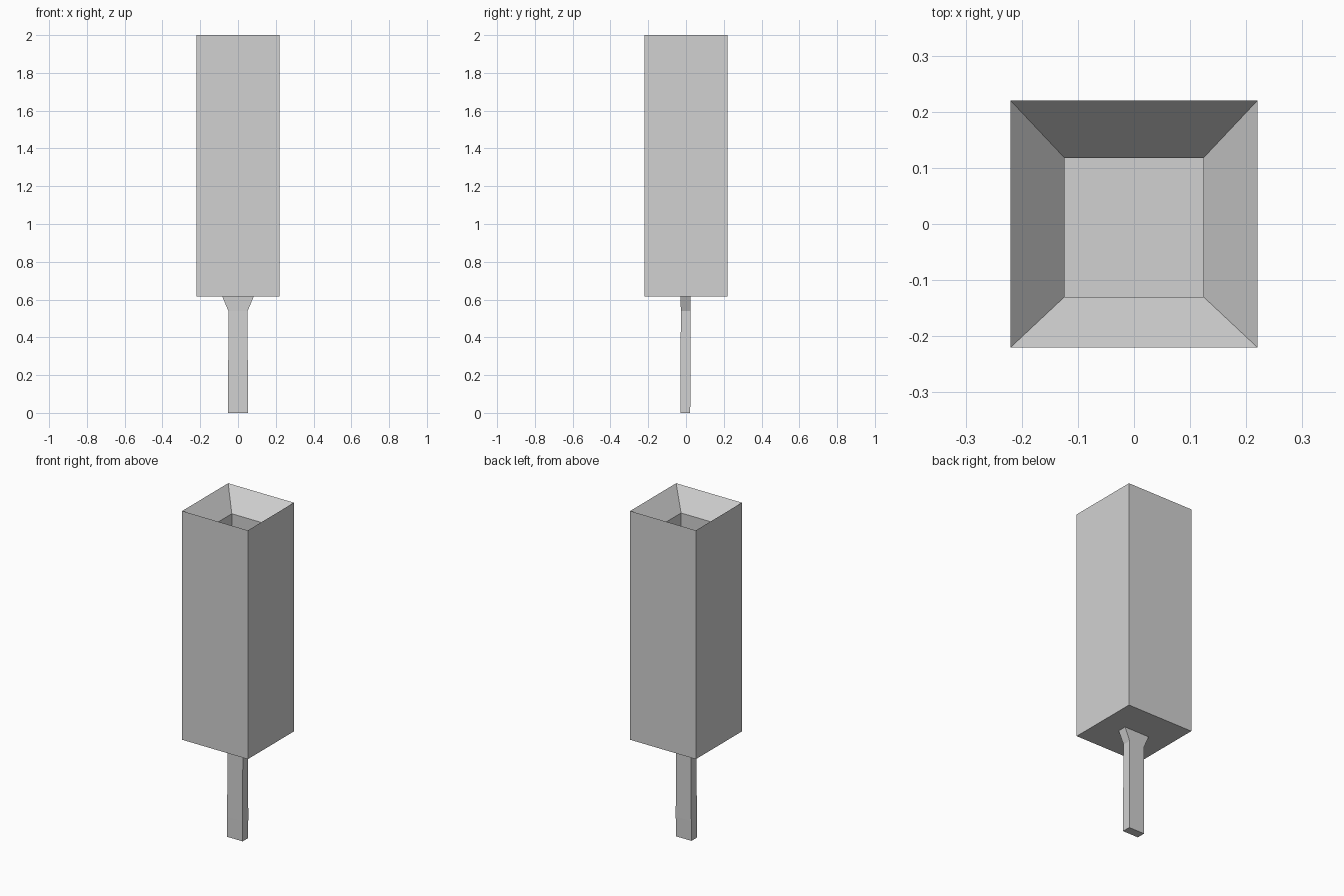
import bpy
import bmesh

old = bpy.data.objects.get("Cube")
if old:
    bpy.data.objects.remove(old, do_unlink=True)

# Single plain grey
grey = bpy.data.materials.new("light_grey")
grey.use_nodes = True
grey.diffuse_color = (0.64, 0.64, 0.64, 1)
grey.node_tree.nodes["Principled BSDF"].inputs["Base Color"].default_value = (0.64, 0.64, 0.64, 1)


def loft(name, sections):
    """Skin a run of rectangles (z, half_width, y_front, y_back) and cap both ends."""
    bm = bmesh.new()
    rings = [[bm.verts.new((x, y, z)) for x, y in
              ((-hx, y0), (hx, y0), (hx, y1), (-hx, y1))]
             for z, hx, y0, y1 in sections]
    for a, b in zip(rings, rings[1:]):
        for i in range(4):
            j = (i + 1) % 4
            bm.faces.new((a[i], a[j], b[j], b[i]))
    bm.faces.new(rings[0][::-1])
    bm.faces.new(rings[-1])
    bmesh.ops.recalc_face_normals(bm, faces=bm.faces[:])
    mesh = bpy.data.meshes.new(name)
    bm.to_mesh(mesh)
    bm.free()
    mesh.materials.append(grey)
    obj = bpy.data.objects.new(name, mesh)
    bpy.context.collection.objects.link(obj)
    return obj


# Tall box: outer wall, sloped mouth, straight shaft and its floor
loft("hollow_box", [
    (0.615, 0.22, -0.22, 0.22),
    (2.00, 0.22, -0.22, 0.22),
    (1.88, 0.124, -0.13, 0.118),
    (0.75, 0.124, -0.13, 0.118),
])

# Flat handle that flares where it meets the box
loft("handle", [
    (0.00, 0.052, -0.03, 0.022),
    (0.12, 0.052, -0.03, 0.024),
    (0.54, 0.051, -0.027, 0.024),
    (0.615, 0.083, -0.03, 0.024),
])
